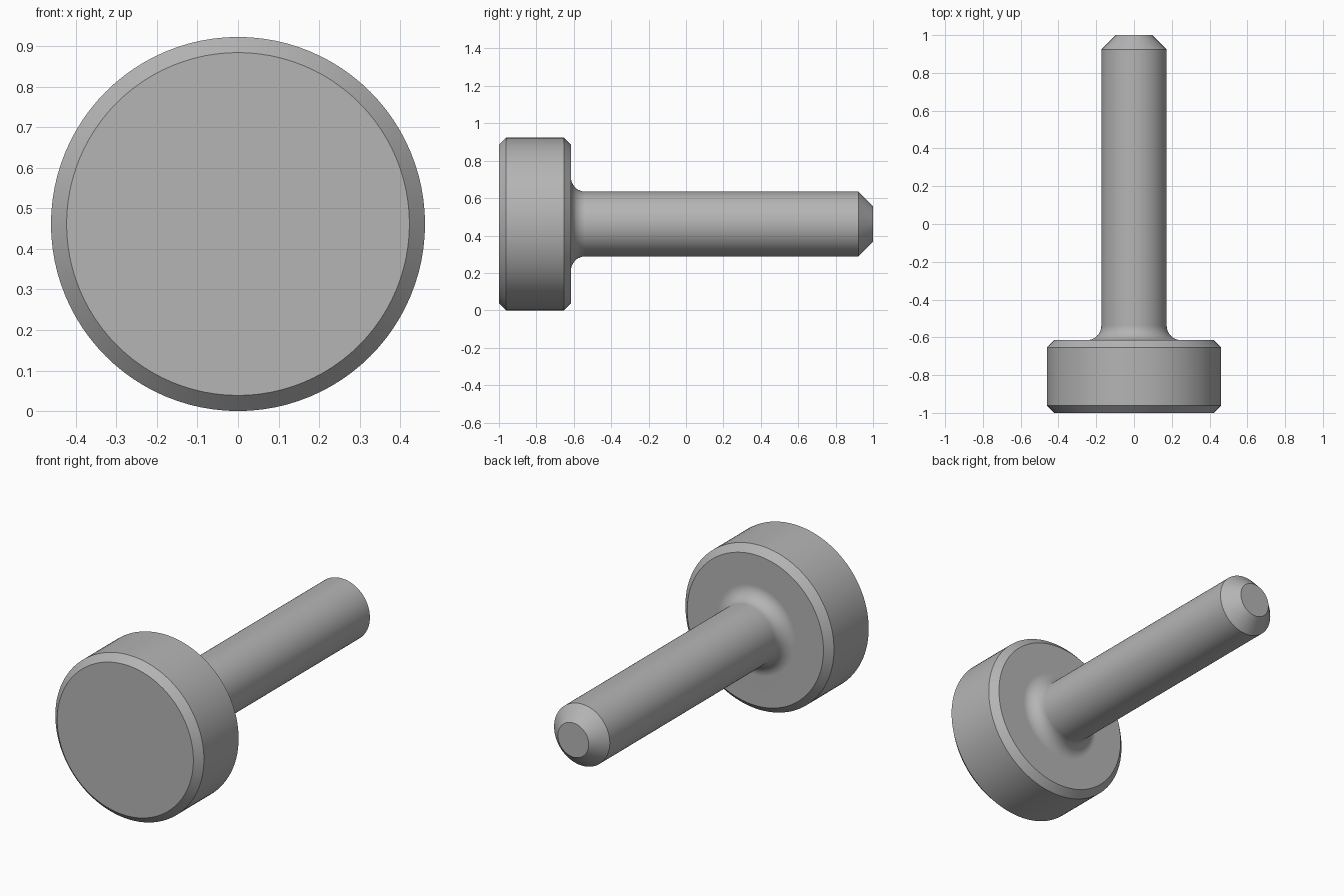
import bpy
import bmesh
from math import cos, sin, pi, tau, radians
from mathutils import Vector

cube = bpy.data.objects.get("Cube")
if cube:
    bpy.data.objects.remove(cube, do_unlink=True)

# Main dimensions
HEAD_R, HEAD_BEVEL, HEAD_BACK = 0.4615, 0.0385, -0.615
PIN_R, TIP_BEVEL, FILLET = 0.173, 0.077, 0.077
SEGMENTS, FILLET_STEPS = 96, 12

# Plain grey metal
metal = bpy.data.materials.new("grey metal")
metal.use_nodes = True
grey = (0.46, 0.46, 0.46, 1)
metal.diffuse_color = grey
metal.node_tree.nodes["Principled BSDF"].inputs["Base Color"].default_value = grey

# Head profile as (radius, y), with a chamfer on both rims
inner = HEAD_R - HEAD_BEVEL
profile = [(inner, -1), (HEAD_R, -1 + HEAD_BEVEL),
           (HEAD_R, HEAD_BACK - HEAD_BEVEL), (inner, HEAD_BACK)]
# Concave fillet from the head into the pin
for i in range(FILLET_STEPS + 1):
    a = pi / 2 * i / FILLET_STEPS
    profile.append((PIN_R + FILLET * (1 - sin(a)), HEAD_BACK + FILLET * (1 - cos(a))))
# Pin with a chamfered tip
profile += [(PIN_R, 1 - TIP_BEVEL), (PIN_R - TIP_BEVEL, 1)]

# Turn the profile around the y axis and close both ends
bm = bmesh.new()
verts = [bm.verts.new((r, y, HEAD_R)) for r, y in profile]
edges = [bm.edges.new(pair) for pair in zip(verts, verts[1:])]
bmesh.ops.spin(bm, geom=verts + edges, cent=Vector((0, 0, HEAD_R)),
               axis=Vector((0, 1, 0)), angle=tau, steps=SEGMENTS)
bmesh.ops.remove_doubles(bm, verts=bm.verts[:], dist=0.0001)
bmesh.ops.holes_fill(bm, edges=[e for e in bm.edges if e.is_boundary], sides=0)
bmesh.ops.recalc_face_normals(bm, faces=bm.faces[:])

mesh = bpy.data.meshes.new("headed_pin")
bm.to_mesh(mesh)
bm.free()
mesh.materials.append(metal)
pin = bpy.data.objects.new("headed_pin", mesh)
bpy.context.collection.objects.link(pin)

# Smooth sides, crisp chamfer edges, flat faces kept flat
bpy.ops.object.select_all(action='DESELECT')
pin.select_set(True)
bpy.context.view_layer.objects.active = pin
bpy.ops.object.shade_smooth_by_angle(angle=radians(30))
weighted = pin.modifiers.new("weighted_normals", 'WEIGHTED_NORMAL')
weighted.keep_sharp = True
